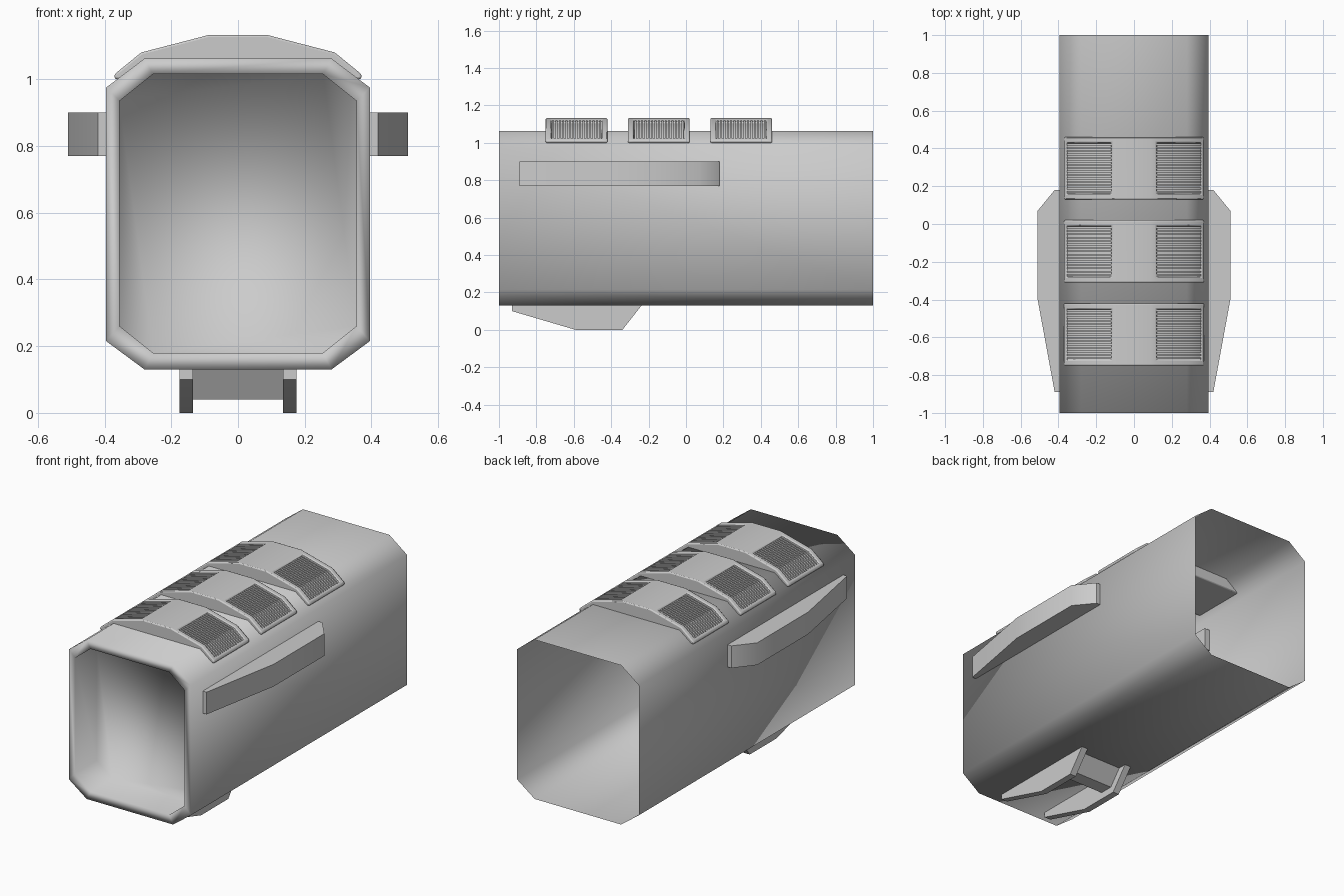
import bpy, bmesh, math
from mathutils import Vector

if "Cube" in bpy.data.objects:
    bpy.data.objects.remove(bpy.data.objects["Cube"], do_unlink=True)

GREY = (0.6, 0.6, 0.6, 1)
metal = bpy.data.materials.new("plain grey metal")
metal.use_nodes = True
metal.diffuse_color = GREY
metal.node_tree.nodes["Principled BSDF"].inputs["Base Color"].default_value = GREY


def finish(bm, name, angle=40, bevel=0):
    """Turn a bmesh into a smooth shaded object."""
    bmesh.ops.recalc_face_normals(bm, faces=bm.faces)
    mesh = bpy.data.meshes.new(name)
    bm.to_mesh(mesh)
    bm.free()
    mesh.materials.append(metal)
    obj = bpy.data.objects.new(name, mesh)
    bpy.context.collection.objects.link(obj)
    if bevel:
        mod = obj.modifiers.new("soft edges", 'BEVEL')
        mod.width, mod.segments = bevel, 2
        mod.limit_method, mod.angle_limit = 'ANGLE', math.radians(50)
    bpy.ops.object.select_all(action='DESELECT')
    obj.select_set(True)
    bpy.context.view_layer.objects.active = obj
    if angle >= 180:
        bpy.ops.object.shade_smooth()
    else:
        bpy.ops.object.shade_smooth_by_angle(angle=math.radians(angle))
    return obj


def prism(bm, points, shift):
    """Extrude a closed outline along a vector."""
    face = bm.faces.new([bm.verts.new(p) for p in points])
    out = bmesh.ops.extrude_face_region(bm, geom=[face], use_keep_orig=True)
    moved = [v for v in out["geom"] if isinstance(v, bmesh.types.BMVert)]
    bmesh.ops.translate(bm, verts=moved, vec=Vector(shift))


def octagon(half, half_flat, z0, z1, z2, z3, y):
    right = [(half_flat, z0), (half, z1), (half, z2), (half_flat, z3)]
    outline = right + [(-x, z) for x, z in reversed(right)]
    return [(x, y, z) for x, z in outline]


# Body shell: open at the back, with a shallow walled recess at the front
bm = bmesh.new()
outer = (0.395, 0.28, 0.13, 0.215, 0.975, 1.062)
inner = (0.355, 0.255, 0.18, 0.26, 0.935, 1.015)
rings = [[bm.verts.new(p) for p in octagon(*size, y)]
         for size, y in ((outer, 1), (outer, -1), (inner, -1), (inner, -0.8))]
for a, b in zip(rings, rings[1:]):
    for i in range(8):
        j = (i + 1) % 8
        bm.faces.new((a[i], a[j], b[j], b[i]))
bm.faces.new(rings[-1])
finish(bm, "body_shell", 180)

# Side wings
WING = [(0.36, -0.89), (0.42, -0.89), (0.51, -0.4), (0.51, 0.07), (0.42, 0.18), (0.36, 0.18)]
for side, name in ((1, "left_wing"), (-1, "right_wing")):
    bm = bmesh.new()
    prism(bm, [(side * x, y, 0.77) for x, y in WING], (0, 0, 0.13))
    finish(bm, name)

# Lower fins and the bar between them
FIN = [(-0.93, 0.14), (-0.93, 0.1), (-0.59, 0), (-0.34, 0), (-0.23, 0.14)]
for x, name in ((0.135, "left_fin"), (-0.175, "right_fin")):
    bm = bmesh.new()
    prism(bm, [(x, y, z) for y, z in FIN], (0.04, 0, 0))
    finish(bm, name)
bm = bmesh.new()
BAR = [(-0.5, 0.14), (-0.44, 0.04), (-0.36, 0.04), (-0.28, 0.14)]
prism(bm, [(-0.14, y, z) for y, z in BAR], (0.28, 0, 0))
finish(bm, "fin_crossbar")

# Top vents: arched covers with a sunken panel on each side, filled with slats
HALF = [(0.37, 1.0), (0.37, 1.015), (0.355, 1.027), (0.29, 1.08), (0.12, 1.124), (0.09, 1.132)]
ARCH = HALF + [(-x, z) for x, z in reversed(HALF)]
PANEL = HALF[2:5]
LENGTH, BORDER, DEPTH, SLATS = 0.33, 0.03, 0.018, 15


def vent_cover(y0, name):
    bm = bmesh.new()
    ys = (y0, y0 + BORDER, y0 + LENGTH - BORDER, y0 + LENGTH)
    rows = [[bm.verts.new((x, y, z)) for x, z in ARCH] for y in ys]
    sunken = {1: [], -1: []}
    for r in range(3):
        for i in range(len(ARCH)):
            j = (i + 1) % len(ARCH)
            face = bm.faces.new((rows[r][i], rows[r][j], rows[r + 1][j], rows[r + 1][i]))
            x = face.calc_center_median().x
            if r == 1 and 0.12 < abs(x) < 0.355:
                sunken[1 if x > 0 else -1].append(face)
    bm.faces.new(rows[0])
    bm.faces.new(rows[-1])
    for faces in sunken.values():
        out = bmesh.ops.extrude_face_region(bm, geom=faces)
        moved = [v for v in out["geom"] if isinstance(v, bmesh.types.BMVert)]
        bmesh.ops.translate(bm, verts=moved, vec=(0, 0, -DEPTH))
        bmesh.ops.delete(bm, geom=[f for f in faces if f.is_valid], context='FACES_ONLY')
    finish(bm, name, 40, 0.006)


def vent_slats(y0, name):
    bm = bmesh.new()
    step = (LENGTH - 2 * BORDER) / SLATS
    for side in (1, -1):
        for k in range(SLATS):
            y = y0 + BORDER + (k + 0.25) * step
            top = [(side * x, y, z - 0.005) for x, z in PANEL]
            low = [(side * x, y, z - DEPTH - 0.002) for x, z in reversed(PANEL)]
            prism(bm, top + low, (0, step * 0.55, 0))
    finish(bm, name, 30)


for y0, place in ((-0.75, "front"), (-0.31, "middle"), (0.13, "rear")):
    vent_cover(y0, place + "_vent_cover")
    vent_slats(y0, place + "_vent_slats")
